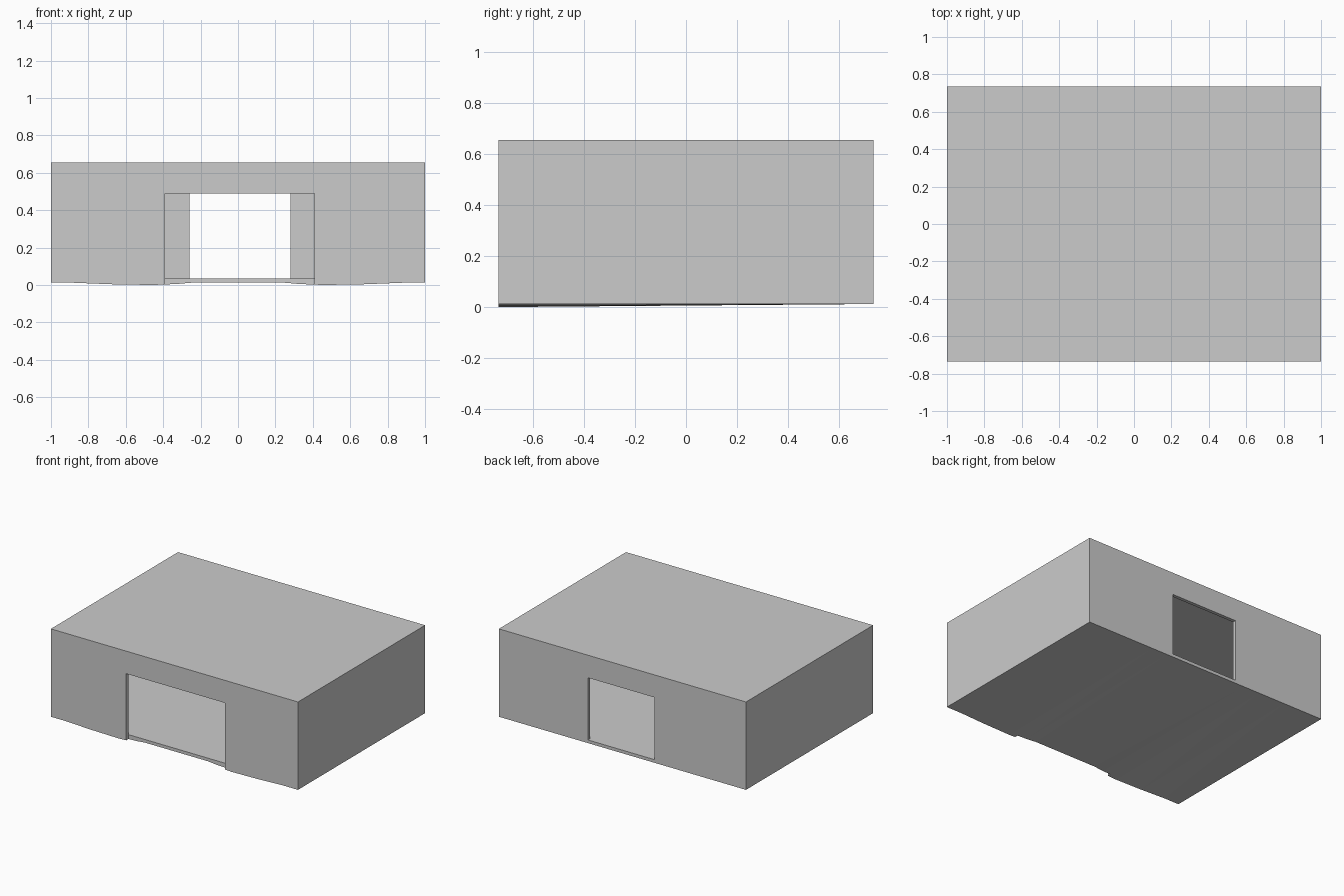
import bpy
import bmesh

if "Cube" in bpy.data.objects:
    bpy.data.objects.remove(bpy.data.objects["Cube"])

X, Y, TOP, BASE, T = 1.0, 0.735, 0.655, 0.012, 0.025


def make_object(name, bm):
    bmesh.ops.recalc_face_normals(bm, faces=bm.faces)
    mesh = bpy.data.meshes.new(name)
    bm.to_mesh(mesh)
    bm.free()
    obj = bpy.data.objects.new(name, mesh)
    bpy.context.collection.objects.link(obj)
    return obj


def box(name, x0, x1, y0, y1, z0, z1):
    bm = bmesh.new()
    bmesh.ops.create_cube(bm, size=1)
    for v in bm.verts:
        v.co.x = x0 if v.co.x < 0 else x1
        v.co.y = y0 if v.co.y < 0 else y1
        v.co.z = z0 if v.co.z < 0 else z1
    return make_object(name, bm)


# Outer block: the underside sags slightly near the front, flat at the back
half = [(0.25, 0.012), (0.33, 0.005), (0.46, 0.0), (0.68, 0.004), (0.88, BASE), (X, BASE)]
under = [(-x, z) for x, z in reversed(half)] + half
bm = bmesh.new()
front = [bm.verts.new((x, -Y, z)) for x, z in under + [(X, TOP), (-X, TOP)]]
back = [bm.verts.new((x, Y, BASE if i < len(under) else TOP))
        for i, (x, z) in enumerate(under + [(X, TOP), (-X, TOP)])]
n = len(front)
bm.faces.new(front)
bm.faces.new(back[::-1])
for i in range(n):
    j = (i + 1) % n
    bm.faces.new((front[i], back[i], back[j], front[j]))
bmesh.ops.triangulate(bm, faces=[f for f in bm.faces if f.calc_center_median().z < 0.05])
building = make_object("building_shell", bm)

# Hollow room, wide front doorway cut down to the ground, narrower back doorway
cutters = [
    box("room_cutter", -X + T, X - T, -Y + T, Y - T, 0.035, TOP - T),
    box("front_door_cutter", -0.39, 0.41, -Y - 0.1, -Y + T, -0.05, 0.49),
    box("front_door_inner_cutter", -0.39, 0.41, -Y - 0.1, -Y + 0.1, 0.035, 0.49),
    box("back_door_cutter", -0.26, 0.28, Y - 0.1, Y + 0.1, 0.035, 0.49),
]
for cutter in cutters:
    mod = building.modifiers.new(cutter.name, 'BOOLEAN')
    mod.operation = 'DIFFERENCE'
    mod.solver = 'EXACT'
    mod.object = cutter
    cutter.hide_render = True

# Apply the cuts and discard the helpers
bpy.context.view_layer.objects.active = building
building.select_set(True)
for cutter in cutters:
    bpy.ops.object.modifier_apply(modifier=cutter.name)
    bpy.data.objects.remove(cutter)
